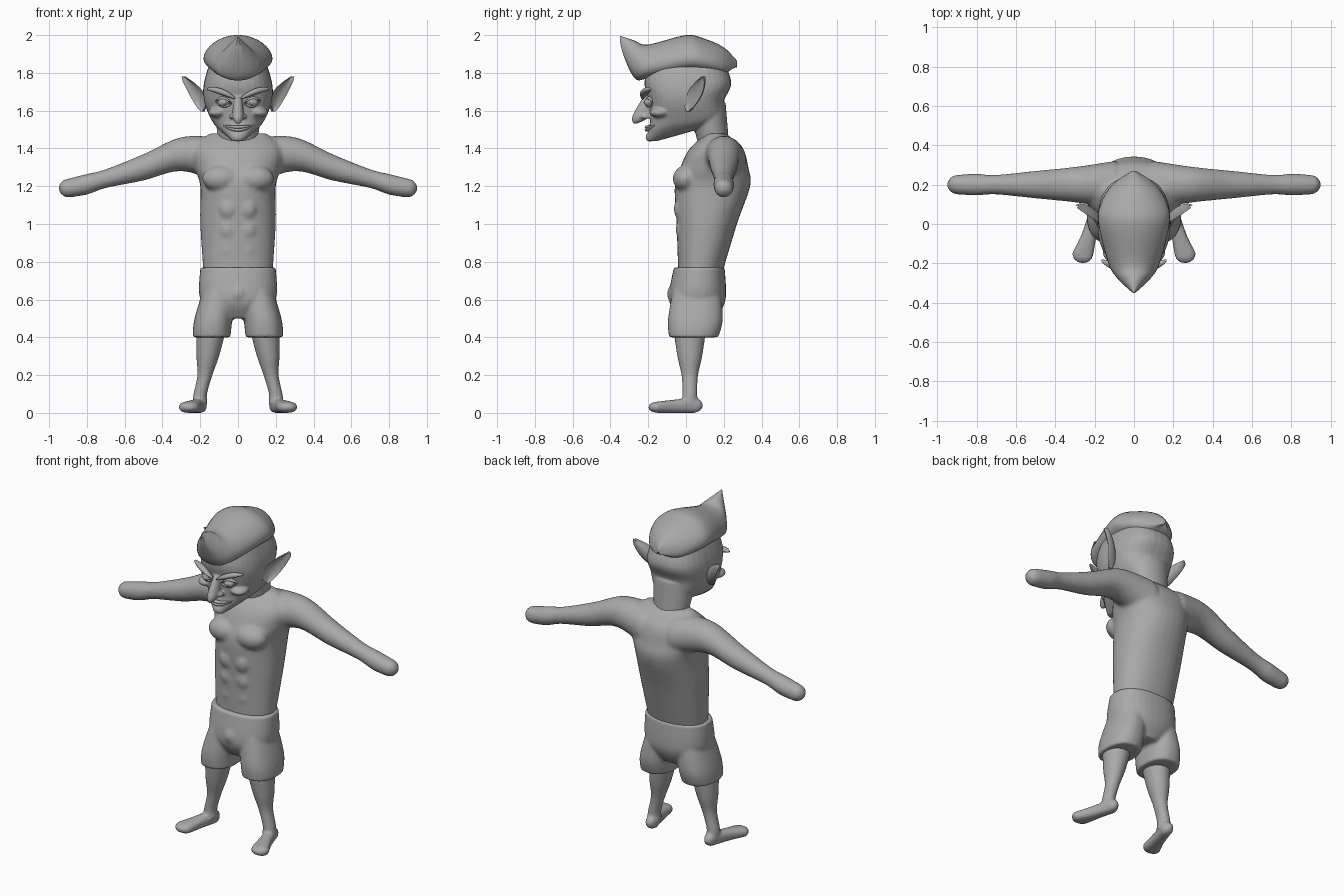
import bpy, bmesh, math
from mathutils import Matrix

cube = bpy.data.objects.get("Cube")
if cube:
    bpy.data.objects.remove(cube, do_unlink=True)

clay = bpy.data.materials.new("clay_grey")
clay.use_nodes = True
grey = (.4, .4, .4, 1)
clay.diffuse_color = grey
clay.node_tree.nodes["Principled BSDF"].inputs["Base Color"].default_value = grey


def spline(before, start, end, after, t):
    """Catmull-Rom blend between the rings start and end."""
    return [q + t / 2 * (r - p + t * (2 * p - 5 * q + 4 * r - s + t * (3 * (q - r) + s - p)))
            for p, q, r, s in zip(before, start, end, after)]


def dome(row, length):
    """Rings that close the end of a loft with a rounded cap."""
    along, centre_u, centre_v, radius_u, radius_v = row
    angles = [math.radians(degrees) for degrees in (30, 60, 80)]
    return [(along + length * math.sin(a), centre_u, centre_v,
             radius_u * math.cos(a), radius_v * math.cos(a)) for a in angles]


def loft(bm, axis, rings, power=2, turn=0, curl=0, cap=0, mirror=False, sides=32, steps=5):
    """Skin superellipse rings: along, centre u (left out when zero), centre v, radius u, radius v."""
    rings = [ring if len(ring) == 5 else (ring[0], 0, *ring[1:]) for ring in rings]
    last = len(rings) - 1
    rows = []
    for i in range(last):
        around = [rings[max(0, min(last, i + k))] for k in (-1, 0, 1, 2)]
        rows += [spline(*around, step / steps) for step in range(steps)]
    rows.append(rings[-1])
    if cap:
        rows = dome(rows[0], -cap)[::-1] + rows + dome(rows[-1], cap)

    for sign in (1, -1) if mirror else (1,):
        loops = []
        for along, centre_u, centre_v, radius_u, radius_v in rows:
            loop = []
            for side in range(sides):
                angle = math.tau * side / sides
                c, s = math.cos(angle), math.sin(angle)
                c = math.copysign(abs(c) ** (2 / power), c)
                s = math.copysign(abs(s) ** (2 / power), s)
                du, dv = radius_u * c, radius_v * s + curl * c * c
                u = centre_u + du * math.cos(turn) - dv * math.sin(turn)
                v = centre_v + du * math.sin(turn) + dv * math.cos(turn)
                x, y, z = {"x": (along, u, v), "y": (u, along, v), "z": (u, v, along)}[axis]
                loop.append(bm.verts.new((sign * x, y, z)))
            loops.append(loop)
        for low, high in zip(loops, loops[1:]):
            for side in range(sides):
                bm.faces.new((low[side - 1], low[side], high[side], high[side - 1]))
        bm.faces.new(loops[0])
        bm.faces.new(loops[-1])


def strip(bm, centre, half, wrap, tilt, bow, thick, mirror=False):
    """A tapered fold of skin across the face, wrapped back around it and bowed up or down."""
    rings = []
    for step in range(-4, 5):
        s = step / 4
        x = centre[0] + half * s
        radius = thick * (1 - .7 * s * s)
        rings.append((x, centre[1] + wrap * x * x, centre[2] + tilt * s + bow * (1 - s * s),
                      radius * 1.3, radius))
    loft(bm, "x", rings, mirror=mirror, sides=16)


def blob(bm, centre, size, mirror=False):
    """Add an ellipsoid, with an optional twin on the other side."""
    for sign in (1, -1) if mirror else (1,):
        place = Matrix.Translation((sign * centre[0], centre[1], centre[2]))
        bmesh.ops.create_uvsphere(bm, u_segments=24, v_segments=16, radius=1,
                                  matrix=place @ Matrix.Diagonal((*size, 1)))


def finish(name, bm, voxel=None):
    """Turn the bmesh into an object; a voxel size fuses its pieces into one skin."""
    bmesh.ops.recalc_face_normals(bm, faces=bm.faces)
    mesh = bpy.data.meshes.new(name)
    bm.to_mesh(mesh)
    bm.free()
    mesh.materials.append(clay)
    obj = bpy.data.objects.new(name, mesh)
    bpy.context.collection.objects.link(obj)
    if voxel:
        fuse = obj.modifiers.new("fuse", "REMESH")
        fuse.mode = "VOXEL"
        fuse.voxel_size = voxel
        fuse.use_smooth_shade = True
        relax = obj.modifiers.new("relax", "SMOOTH")
        relax.factor = .5
        relax.iterations = 5
    else:
        bpy.ops.object.select_all(action="DESELECT")
        obj.select_set(True)
        bpy.context.view_layer.objects.active = obj
        bpy.ops.object.shade_smooth_by_angle(angle=math.radians(50))


# Torso with chest and stomach muscles, and both arms
bm = bmesh.new()
loft(bm, "z", [(.7, .07, .18, .11), (1, .11, .2, .16), (1.2, .14, .2, .2), (1.3, .15, .23, .18),
               (1.4, .16, .24, .14), (1.48, .16, .15, .05)], power=2.2)
arm = [(.1, 1.34, .12), (.3, 1.37, .09), (.5, 1.3, .07), (.7, 1.24, .05), (.8, 1.21, .055), (.9, 1.19, .05)]
loft(bm, "x", [(reach, .2, height, radius, radius) for reach, height, radius in arm], cap=.05, mirror=True)
blob(bm, (.09, 0, 1.24), (.1, .07, .07), mirror=True)
for row in range(3):
    blob(bm, (.05, -.01 * (row + 1), .86 + .11 * row), (.05, .035, .055), mirror=True)
finish("torso_and_arms", bm, voxel=.011)

# Legs and feet
bm = bmesh.new()
leg = [(.05, .2, .04), (.1, .2, .036), (.2, .175, .04), (.3, .16, .06), (.45, .14, .08)]
loft(bm, "z", [(height, out, .02, radius, radius * 1.1) for height, out, radius in leg], mirror=True)
loft(bm, "y", [(-.15, .26, .03, .055, .03), (-.06, .23, .035, .04, .035), (.04, .2, .04, .035, .04)],
     power=2.5, cap=.05, mirror=True)
finish("legs_and_feet", bm, voxel=.008)

# Shorts with a fold at the front
bm = bmesh.new()
loft(bm, "z", [(.5, .06, .1, .1), (.6, .06, .2, .15), (.77, .07, .2, .135)], power=2.3)
loft(bm, "z", [(.4, .14, .04, .1, .13), (.5, .13, .05, .1, .145), (.7, .09, .06, .08, .12)],
     power=2.3, mirror=True)
blob(bm, (0, -.06, .63), (.05, .04, .055))
finish("shorts", bm, voxel=.009)

# Skull and jaw, neck, hooked nose, nostrils, cheeks and chin
bm = bmesh.new()
loft(bm, "z", [(1.44, -.18, .03, .03), (1.5, -.07, .1, .13), (1.55, 0, .14, .19), (1.65, 0, .18, .2),
               (1.75, .01, .18, .23), (1.88, 0, .14, .19)], power=2.5)
loft(bm, "z", [(1.4, .15, .1, .08), (1.64, .11, .13, .1)])
loft(bm, "z", [(1.53, -.27, .01, .01), (1.57, -.24, .03, .045), (1.67, -.2, .02, .03)])
blob(bm, (.03, -.215, 1.57), (.018, .024, .016), mirror=True)
blob(bm, (.11, -.14, 1.59), (.05, .055, .026), mirror=True)
blob(bm, (0, -.19, 1.46), (.035, .024, .024))
finish("head", bm, voxel=.007)

# Eyes with pupils
bm = bmesh.new()
blob(bm, (.075, -.19, 1.643), (.032, .03, .024), mirror=True)
blob(bm, (.073, -.214, 1.643), (.012, .01, .012), mirror=True)
finish("eyes", bm)

# Eyelids above and below each eye
bm = bmesh.new()
for bow in (.02, -.02):
    strip(bm, (.077, -.21, 1.645), half=.045, wrap=2, tilt=.006, bow=bow, thick=.009, mirror=True)
finish("eyelids", bm)

# Slanted eyebrows
bm = bmesh.new()
strip(bm, (.09, -.23, 1.69), half=.075, wrap=1.6, tilt=.025, bow=.01, thick=.017, mirror=True)
finish("eyebrows", bm)

# Smiling lips
bm = bmesh.new()
for bow in (-.01, -.025):
    strip(bm, (0, -.207, 1.523), half=.08, wrap=6, tilt=0, bow=bow, thick=.009)
finish("lips", bm)

# Pointed, cupped ears
bm = bmesh.new()
ear = []
for step in range(9):
    t = step / 8
    swell = math.sin(math.pi * t) ** .6 if 0 < step < 8 else .1
    ear.append((1.595 + .185 * t, .18 + .1 * t * t, .02 + .08 * t, .055 * swell, .004 + .01 * swell))
loft(bm, "z", ear, turn=math.radians(45), curl=-.02, mirror=True)
finish("ears", bm)

# Swept quiff
bm = bmesh.new()
loft(bm, "y", [(-.35, 1.99, .005, .005), (-.33, 1.94, .03, .05), (-.27, 1.87, .09, .1), (-.2, 1.86, .13, .09),
               (0, 1.9, .18, .1), (.1, 1.89, .17, .09), (.2, 1.865, .11, .07), (.27, 1.855, .01, .01)],
     curl=-.025)
finish("hair", bm)
